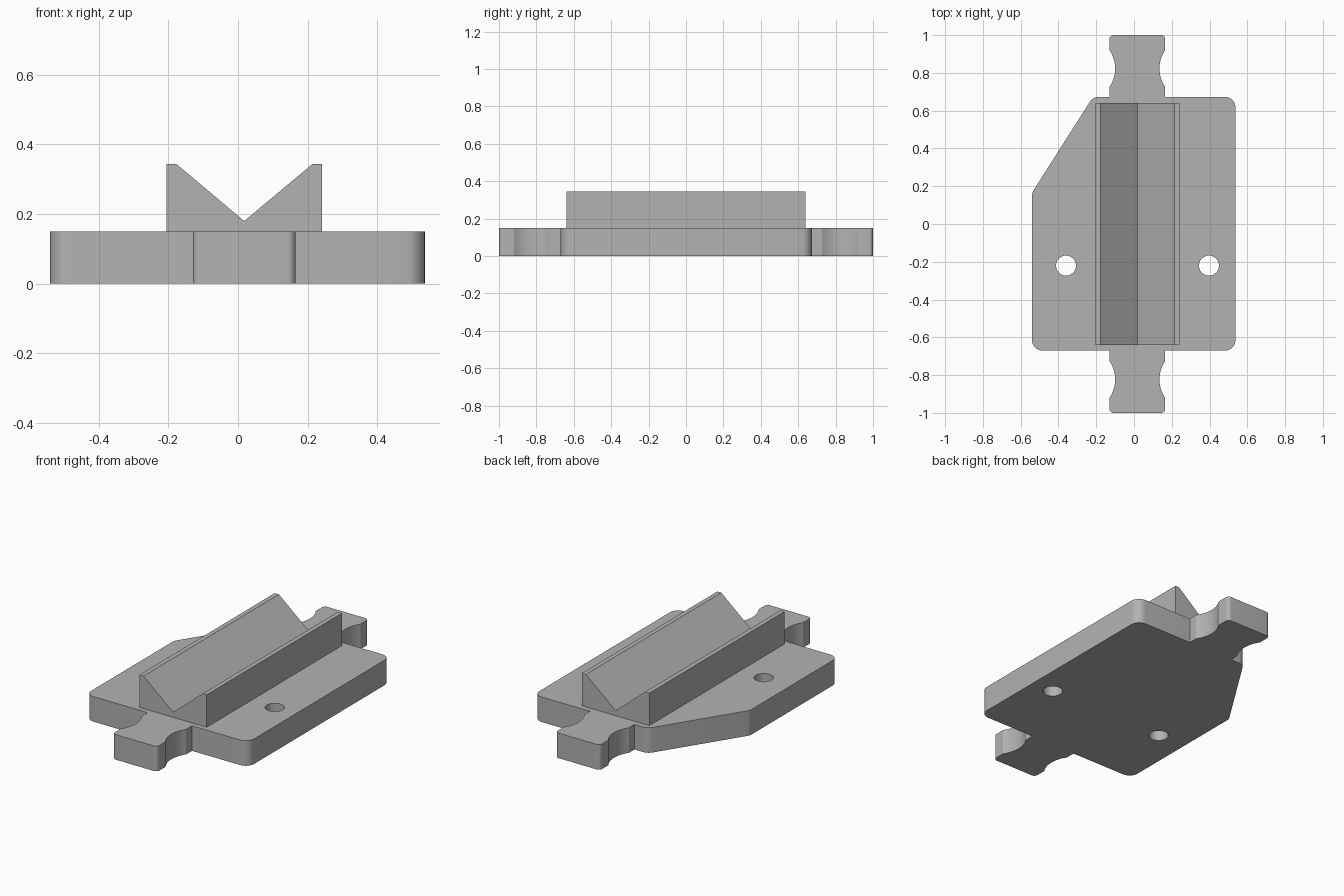
import bpy, bmesh, math
from mathutils import Vector

cube = bpy.data.objects.get("Cube")
if cube:
    bpy.data.objects.remove(cube, do_unlink=True)

grey = bpy.data.materials.new("plain grey")
grey.use_nodes = True
grey.diffuse_color = (0.45, 0.45, 0.45, 1)
grey.node_tree.nodes["Principled BSDF"].inputs["Base Color"].default_value = (0.45, 0.45, 0.45, 1)


def fillet(prev, corner, nxt, radius, steps=8):
    """Points of an arc that rounds one corner of an outline."""
    p, c, n = (Vector(v) for v in (prev, corner, nxt))
    a, b = (p - c).normalized(), (n - c).normalized()
    half = a.angle(b) / 2
    centre = c + (a + b).normalized() * radius / math.sin(half)
    start = c + a * radius / math.tan(half) - centre
    end = c + b * radius / math.tan(half) - centre
    total = start.angle(end)
    return [centre + (start * math.sin(total * (1 - i / steps))
                      + end * math.sin(total * i / steps)) / math.sin(total)
            for i in range(steps + 1)]


def rounded(corners):
    """Outline from (x, y, radius) corners; zero radius stays sharp."""
    out = []
    for i, (x, y, r) in enumerate(corners):
        prev, nxt = corners[i - 1], corners[(i + 1) % len(corners)]
        out += fillet(prev[:2], (x, y), nxt[:2], r) if r else [Vector((x, y))]
    return out


def circle(x, y, r, steps=40):
    return [Vector((x + r * math.cos(i * math.tau / steps),
                    y + r * math.sin(i * math.tau / steps))) for i in range(steps)]


def finish(name, bm):
    bmesh.ops.recalc_face_normals(bm, faces=bm.faces)
    mesh = bpy.data.meshes.new(name)
    bm.to_mesh(mesh)
    bm.free()
    mesh.materials.append(grey)
    obj = bpy.data.objects.new(name, mesh)
    bpy.context.collection.objects.link(obj)
    bpy.ops.object.select_all(action='DESELECT')
    obj.select_set(True)
    bpy.context.view_layer.objects.active = obj
    bpy.ops.object.shade_smooth_by_angle(angle=math.radians(30))


def extrude(bm, offset):
    made = bmesh.ops.extrude_face_region(bm, geom=bm.faces[:])
    verts = [v for v in made["geom"] if isinstance(v, bmesh.types.BMVert)]
    bmesh.ops.translate(bm, vec=offset, verts=verts)


# Locating tab: two waisted sides and a rounded end
TAB_X, TAB_HALF, TAB_END = 0.0175, 0.1475, 1.0
NOTCH_Y, NOTCH_HALF, NOTCH_DEPTH = 0.823, 0.097, 0.03


def tab(edge_y, sign):
    """Outline of one tab, counter-clockwise, for the back (1) or front (-1)."""
    r = (NOTCH_HALF ** 2 + NOTCH_DEPTH ** 2) / (2 * NOTCH_DEPTH)
    sweep = math.asin(NOTCH_HALF / r)
    waist = []
    for i in range(17):
        a = sweep * (i / 8 - 1)
        waist.append((TAB_HALF + r * math.cos(sweep) - r * math.cos(a),
                      NOTCH_Y + r * math.sin(a)))
    end = fillet((TAB_HALF, NOTCH_Y), (TAB_HALF, TAB_END), (0, TAB_END), 0.022)
    side = [(TAB_HALF, edge_y)] + waist + [tuple(v) for v in end]
    loop = side + [(-x, y) for x, y in reversed(side)]
    return [Vector((TAB_X + sign * x, sign * y)) for x, y in loop]


# Base plate with a cut corner, both tabs and two bolt holes
L, R, F, B = -0.54, 0.537, -0.67, 0.673
body = rounded([(L, F, 0.055), (TAB_X, F, 0), (R, F, 0.055), (R, B, 0.055),
                (TAB_X, B, 0), (-0.217, B, 0.055), (L, 0.166, 0.055)])
outline = []
for p in body:
    if abs(p.x - TAB_X) < 1e-5:
        outline += tab(abs(p.y), 1 if p.y > 0 else -1)
    else:
        outline.append(p)

bm = bmesh.new()
for loop in (outline, circle(-0.36, -0.22, 0.053), circle(0.397, -0.22, 0.053)):
    verts = [bm.verts.new((p.x, p.y, 0)) for p in loop]
    for i, v in enumerate(verts):
        bm.edges.new((verts[i - 1], v))
bmesh.ops.triangle_fill(bm, edges=bm.edges[:], use_beauty=True, use_dissolve=False)
extrude(bm, (0, 0, 0.15))
finish("base_plate", bm)

# V-shaped cradle along the plate
profile = [(-0.205, 0.15), (0.241, 0.15), (0.241, 0.344), (0.214, 0.344),
           (0.018, 0.18), (-0.177, 0.344), (-0.205, 0.344)]
bm = bmesh.new()
bm.faces.new([bm.verts.new((x, -0.64, z)) for x, z in profile])
extrude(bm, (0, 1.28, 0))
finish("v_cradle", bm)
